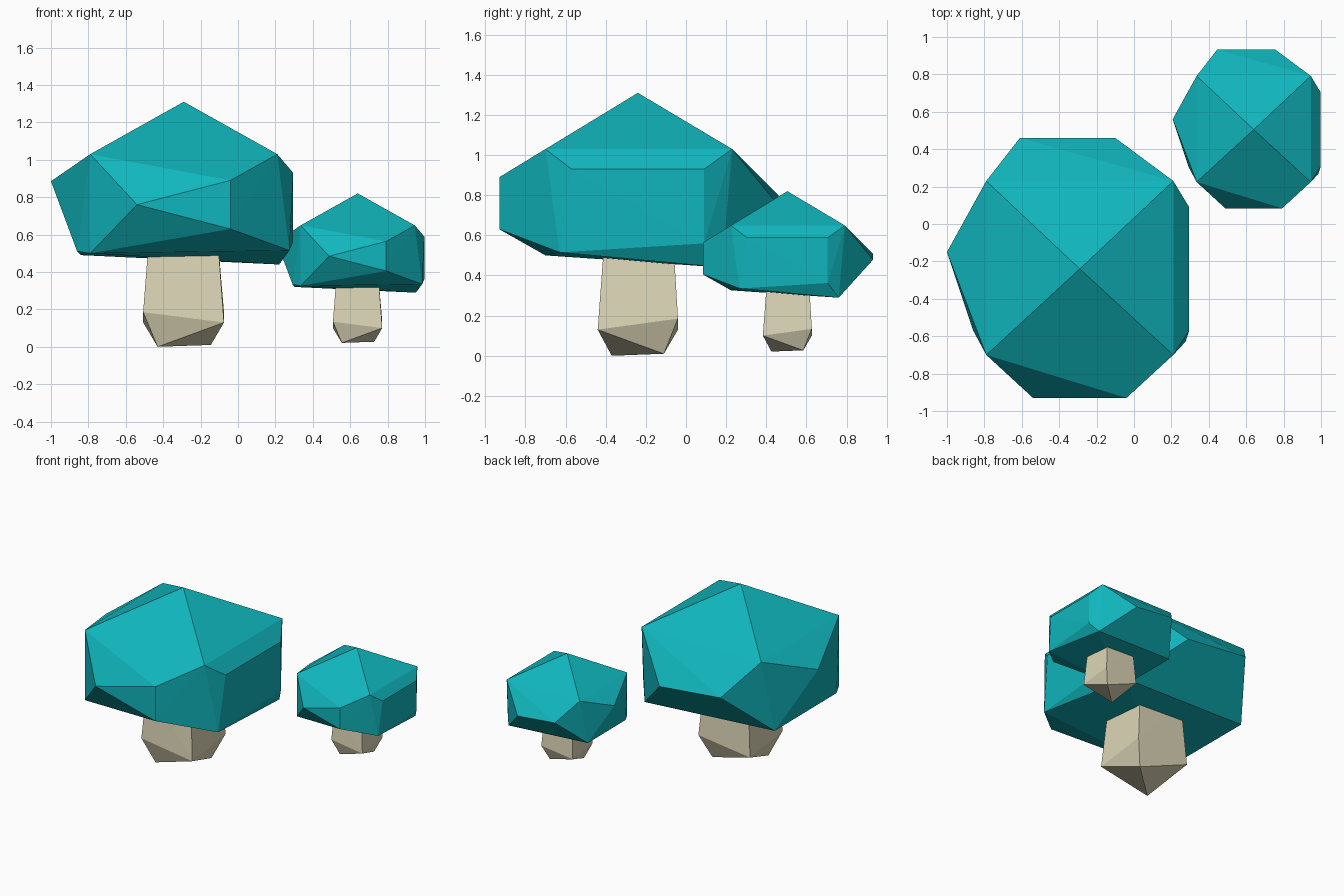
import bpy, bmesh

if "Cube" in bpy.data.objects:
    bpy.data.objects.remove(bpy.data.objects["Cube"])


def material(name, color):
    m = bpy.data.materials.new(name)
    m.diffuse_color = (*color, 1.0)
    m.use_nodes = True
    m.node_tree.nodes["Principled BSDF"].inputs["Base Color"].default_value = m.diffuse_color
    return m


TEAL = material("teal cap", (0.005, 0.47, 0.51))
CREAM = material("cream stem", (0.72, 0.67, 0.47))

APEX = (-0.29, -0.24, 1.31)

# Faceted cap: apex, shoulder square, rim points, underside corners
CAP = [
    APEX,
    *[(x, y, 1.03) for x in (-0.79, 0.21) for y in (-0.70, 0.23)],
    (-0.54, -0.93, 0.76), (-0.04, -0.93, 0.89), (-0.04, -0.93, 0.63),  # front
    (-0.61, 0.46, 0.80), (-0.10, 0.46, 0.75),                          # back
    (-1.00, -0.15, 0.885),                                             # left
    (0.295, -0.57, 0.93), (0.295, 0.09, 0.93), (0.295, 0.09, 0.56),    # right
    (0.275, -0.63, 0.515), (0.22, 0.18, 0.44),                         # underside
    (-0.79, -0.70, 0.50), (-0.86, -0.57, 0.51), (-0.84, 0.14, 0.49),
]

# Stem: tapered square shaft, skewed widest ring, wedge-shaped foot
STEM = [
    *[(x, y, 0.60) for x in (-0.475, -0.11) for y in (-0.405, -0.065)],
    (-0.507, -0.43, 0.185), (-0.075, -0.44, 0.13),
    (-0.075, -0.04, 0.185), (-0.507, -0.04, 0.13),
    (-0.43, -0.37, 0.0), (-0.145, -0.11, 0.01),
]


def faceted(name, points, mat, top, scale):
    """Flat-faced convex solid, scaled about the cap apex and moved to top."""
    bm = bmesh.new()
    for p in points:
        bm.verts.new([t + scale * (c - a) for t, c, a in zip(top, p, APEX)])
    hull = bmesh.ops.convex_hull(bm, input=bm.verts[:])
    bmesh.ops.delete(bm, geom=list({v for v in hull["geom_interior"]
                                    if isinstance(v, bmesh.types.BMVert)}),
                     context='VERTS')
    bmesh.ops.recalc_face_normals(bm, faces=bm.faces[:])
    mesh = bpy.data.meshes.new(name)
    bm.to_mesh(mesh)
    bm.free()
    mesh.materials.append(mat)
    bpy.context.collection.objects.link(bpy.data.objects.new(name, mesh))


# Large mushroom and its smaller copy
for size, top, scale in (("large", APEX, 1.0), ("small", (0.64, 0.505, 0.82), 0.61)):
    faceted(size + "_cap", CAP, TEAL, top, scale)
    faceted(size + "_stem", STEM, CREAM, top, scale)
